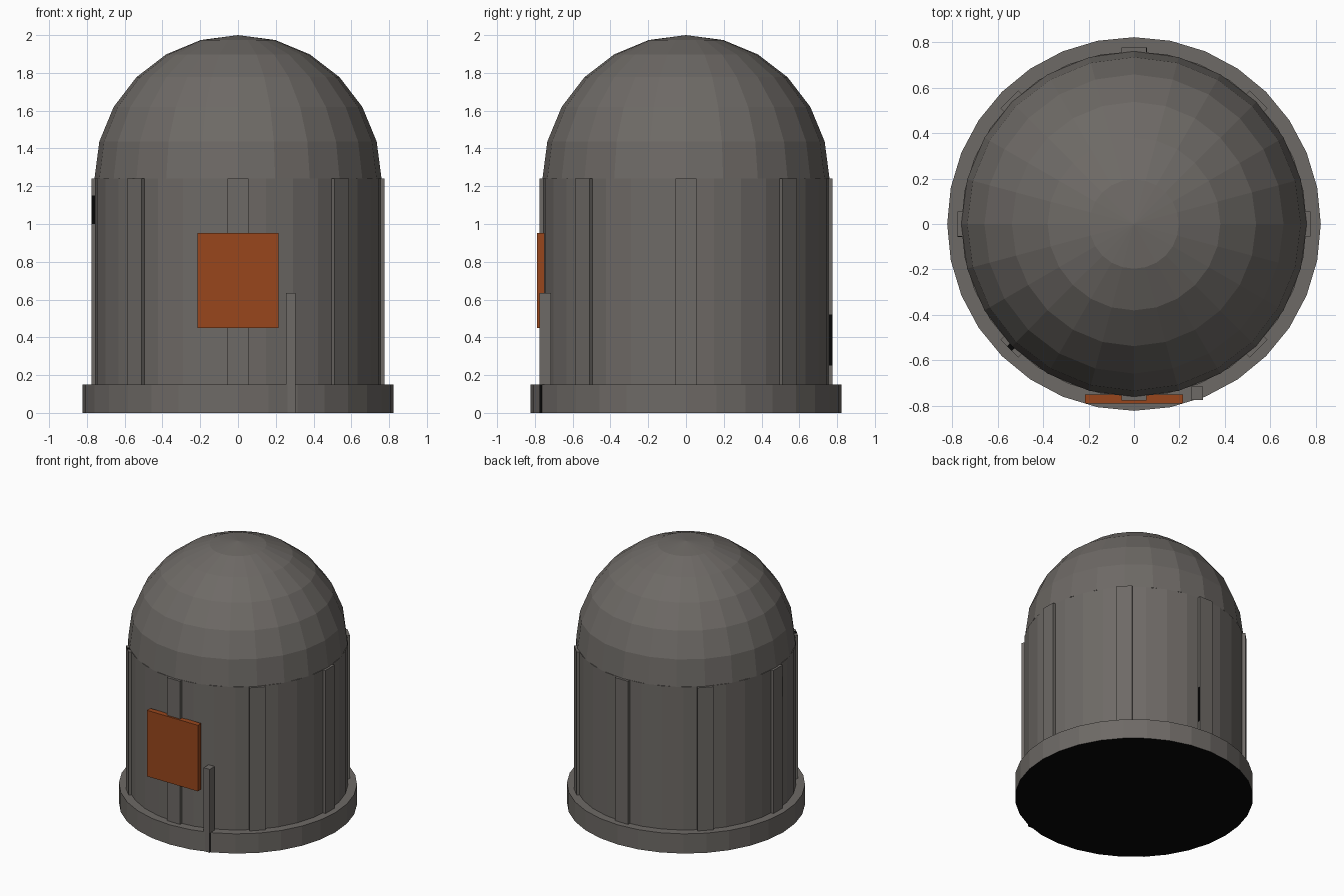
import bpy, bmesh, math
from mathutils import Matrix

if "Cube" in bpy.data.objects:
    bpy.data.objects.remove(bpy.data.objects["Cube"])


def material(name, rgb):
    m = bpy.data.materials.new(name)
    m.diffuse_color = (*rgb, 1)
    m.use_nodes = True
    m.node_tree.nodes["Principled BSDF"].inputs["Base Color"].default_value = m.diffuse_color
    return m


GREY = material("warm grey metal", (0.155, 0.143, 0.132))
RUST = material("rust orange", (0.315, 0.062, 0.012))
BLACK = material("black", (0.002, 0.002, 0.002))


def add_object(name, bm, mat, dark=None):
    """Make an object; faces for which dark(face) is true become black."""
    bmesh.ops.recalc_face_normals(bm, faces=bm.faces)
    bm.normal_update()
    mesh = bpy.data.meshes.new(name)
    mesh.materials.append(mat)
    if dark:
        mesh.materials.append(BLACK)
        for f in bm.faces:
            f.material_index = int(dark(f))
    bm.to_mesh(mesh)
    bm.free()
    ob = bpy.data.objects.new(name, mesh)
    bpy.context.collection.objects.link(ob)
    return ob


def cylinder(name, radius, z0, z1, mat, dark=None, sides=32):
    bm = bmesh.new()
    bmesh.ops.create_cone(bm, cap_ends=True, segments=sides, radius1=radius,
                          radius2=radius, depth=z1 - z0,
                          matrix=Matrix.Translation((0, 0, (z0 + z1) / 2)))
    return add_object(name, bm, mat, dark)


def box(name, lo, hi, mat, turn=0.0, dark=None, cut_z=None):
    mid = [(a + b) / 2 for a, b in zip(lo, hi)]
    size = [b - a for a, b in zip(lo, hi)]
    bm = bmesh.new()
    bmesh.ops.create_cube(bm, size=1, matrix=Matrix.Rotation(turn, 4, 'Z')
                          @ Matrix.Translation(mid) @ Matrix.Diagonal((*size, 1)))
    if cut_z:
        bmesh.ops.bisect_plane(bm, geom=bm.verts[:] + bm.edges[:] + bm.faces[:],
                               plane_co=(0, 0, cut_z), plane_no=(0, 0, 1))
    return add_object(name, bm, mat, dark)


# Base ring with black underside, and drum body
cylinder("base", 0.822, 0, 0.15, GREY, dark=lambda f: f.normal.z < -0.5)
cylinder("body", 0.76, 0.15, 1.24, GREY)

# Half-sphere roof
bm = bmesh.new()
bmesh.ops.create_uvsphere(bm, u_segments=24, v_segments=12, radius=0.76)
bmesh.ops.bisect_plane(bm, geom=bm.verts[:] + bm.edges[:] + bm.faces[:],
                       plane_co=(0, 0, 0), plane_no=(0, 0, 1),
                       dist=1e-4, clear_inner=True)
bmesh.ops.translate(bm, verts=bm.verts, vec=(0, 0, 1.24))
add_object("dome", bm, GREY)

# Eight upright ribs around the body
for i in range(8):
    box(f"rib_{i + 1}", (0.735, -0.055, 0.15), (0.776, 0.055, 1.24), GREY,
        i * math.pi / 4)

# Thin black stains on the edges of three ribs
box("left_rib_stain", (0.757, 0.054, 1.0), (0.776, 0.057, 1.15), BLACK, math.pi)
box("back_rib_stain", (0.757, -0.057, 0.25), (0.776, -0.054, 0.52), BLACK, math.pi / 2)
box("rib_top_stain", (0.757, -0.015, 1.238), (0.776, 0.015, 1.242), BLACK,
    math.pi * 1.25)

# Front hatch with a dark back, and the post with dark sides below the base top
box("hatch", (-0.215, -0.79, 0.45), (0.215, -0.75, 0.953), RUST,
    dark=lambda f: f.normal.y > 0.5)
box("post", (0.253, -0.775, 0), (0.304, -0.715, 0.635), GREY, cut_z=0.15,
    dark=lambda f: f.calc_center_median().z < 0.15 and f.normal.y > -0.5)
